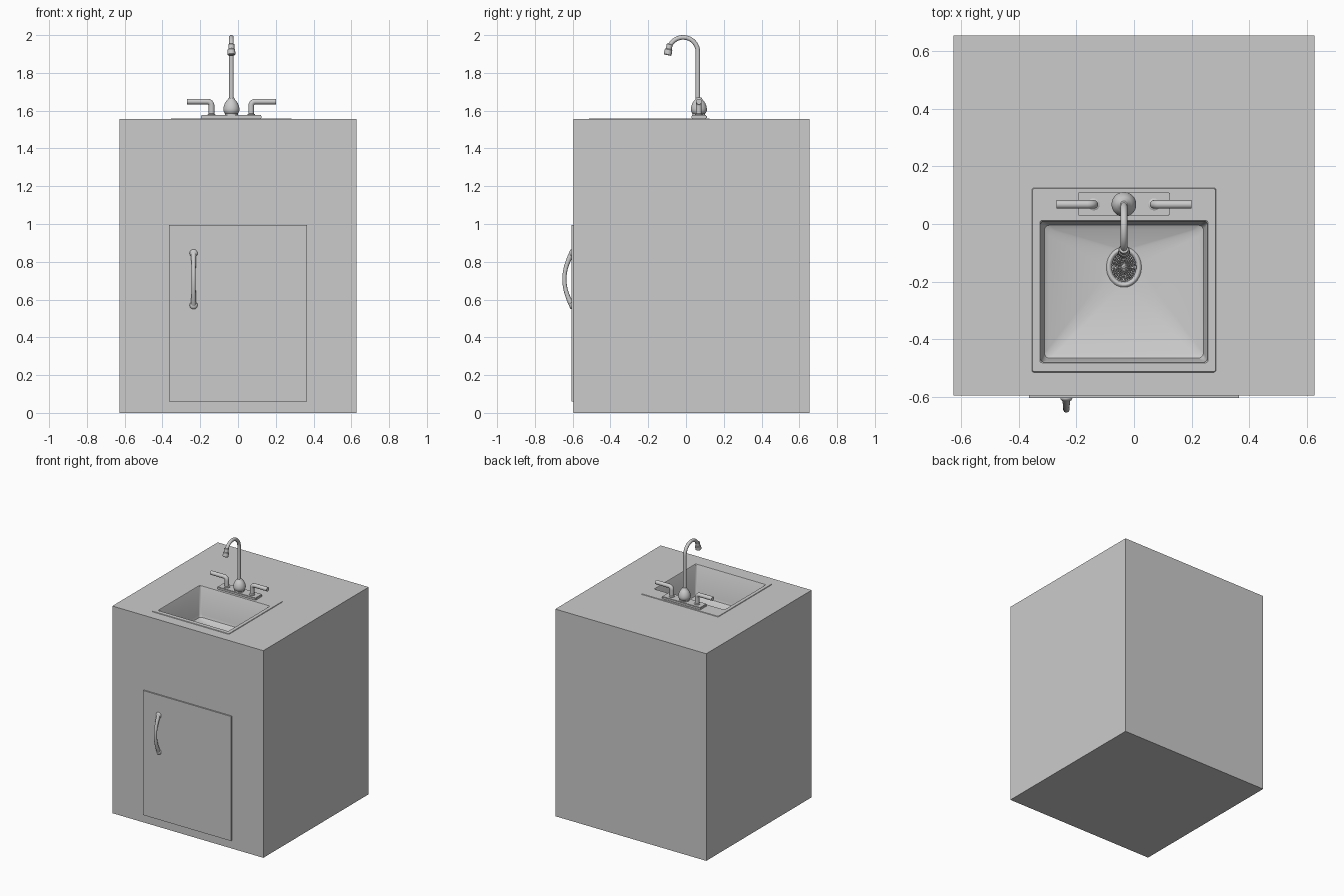
import bpy, bmesh
from math import sin, cos, pi, radians
from mathutils import Vector

if "Cube" in bpy.data.objects:
    bpy.data.objects.remove(bpy.data.objects["Cube"])

FX, FY, TOP = -0.035, 0.068, 1.555      # faucet centre and worktop height


def finish(name, bm, smooth=True):
    me = bpy.data.meshes.new(name)
    bm.to_mesh(me)
    bm.free()
    ob = bpy.data.objects.new(name, me)
    bpy.context.collection.objects.link(ob)
    if smooth:
        bpy.ops.object.select_all(action='DESELECT')
        ob.select_set(True)
        bpy.context.view_layer.objects.active = ob
        bpy.ops.object.shade_smooth_by_angle(angle=radians(35))
    return ob


def loft(name, rings, caps=True):
    """Skin a list of rings that share one point count."""
    bm = bmesh.new()
    vs = [[bm.verts.new(p) for p in r] for r in rings]
    n = len(vs[0])
    for a, b in zip(vs, vs[1:]):
        for i in range(n):
            j = (i + 1) % n
            bm.faces.new((a[i], a[j], b[j], b[i]))
    if caps:
        bm.faces.new(vs[0][::-1])
        bm.faces.new(vs[-1])
        bmesh.ops.recalc_face_normals(bm, faces=bm.faces)
    return finish(name, bm)


def tube(name, path, radii, axis, n=20):
    """Round tube along a planar path; axis is the normal of that plane."""
    path, axis, rings = [Vector(p) for p in path], Vector(axis), []
    for k, p in enumerate(path):
        t = (path[min(k + 1, len(path) - 1)] - path[max(k - 1, 0)]).normalized()
        side = axis.cross(t)
        r = radii[k] if isinstance(radii, list) else radii
        rings.append([p + r * (cos(2 * pi * i / n) * axis + sin(2 * pi * i / n) * side)
                      for i in range(n)])
    return loft(name, rings)


def ellipse(cx, cy, z, rx, ry, n=32):
    return [(cx + rx * cos(2 * pi * (i + .5) / n), cy + ry * sin(2 * pi * (i + .5) / n), z)
            for i in range(n)]


def round_rect(x0, x1, y0, y1, z, r):
    pts = []
    for k, (cx, cy) in enumerate([(x1 - r, y1 - r), (x0 + r, y1 - r),
                                  (x0 + r, y0 + r), (x1 - r, y0 + r)]):
        for j in range(8):
            a = (k + j / 7) * pi / 2
            pts.append((cx + r * cos(a), cy + r * sin(a), z))
    return pts


def box(name, x0, x1, y0, y1, z0, z1, bevel=0):
    bm = bmesh.new()
    bmesh.ops.create_cube(bm, size=1)
    for v in bm.verts:
        v.co = ((x0 + x1) / 2 + v.co.x * (x1 - x0), (y0 + y1) / 2 + v.co.y * (y1 - y0),
                (z0 + z1) / 2 + v.co.z * (z1 - z0))
    if bevel:
        bmesh.ops.bevel(bm, geom=bm.edges[:], offset=bevel, segments=2, affect='EDGES')
    return finish(name, bm, smooth=bevel > 0)


# Cabinet: box whose top has a rectangular opening for the basin
def rect(x0, x1, y0, y1, z):
    return [(x0, y0, z), (x1, y0, z), (x1, y1, z), (x0, y1, z)]


bm = bmesh.new()
rings = [[bm.verts.new(p) for p in r] for r in (
    rect(-.627, .627, -.595, .655, 0), rect(-.627, .627, -.595, .655, TOP),
    rect(-.335, .265, -.49, .02, TOP))]
bm.faces.new(rings[0][::-1])
for a, b in zip(rings, rings[1:]):
    for i in range(4):
        j = (i + 1) % 4
        bm.faces.new((a[i], a[j], b[j], b[i]))
finish("cabinet", bm, smooth=False)

# Door and its bowed pull handle
box("door", -.365, .365, -.605, -.594, .06, .995)
HX, Z0, Z1 = -.235, .57, .845
path, radii = [], []
for k in range(25):
    t = k / 24
    path.append((HX, -.603 - .041 * sin(pi * t) ** .85, Z0 + (Z1 - Z0) * t))
    radii.append(.011 + .004 * abs(2 * t - 1) ** 3)
tube("door_handle", path, radii, (1, 0, 0), 16)
for name, z in (("handle_foot_lower", Z0), ("handle_foot_upper", Z1)):
    bm = bmesh.new()
    bmesh.ops.create_uvsphere(bm, u_segments=20, v_segments=12, radius=.021)
    for v in bm.verts:
        v.co = (HX + v.co.x, -.605 + v.co.y * .6, z + v.co.z)
    finish(name, bm)

# Sink: thin rim, tapered basin, floor sloping to the drain
DX, DY, DZ = FX, -.15, TOP - .25
loft("sink_basin", [
    round_rect(-.355, .285, -.515, .125, TOP, .008),
    round_rect(-.353, .283, -.513, .123, TOP + .004, .008),
    round_rect(-.327, .257, -.482, .012, TOP + .004, .008),
    round_rect(-.324, .254, -.479, .009, TOP, .010),
    round_rect(-.317, .247, -.472, .002, DZ + .045, .015),
    round_rect(-.311, .241, -.466, -.004, DZ + .027, .018),
    round_rect(-.295, .225, -.450, -.020, DZ + .017, .022),
    ellipse(DX, DY, DZ, .052, .062)], caps=False)

# Drain: rounded flange, recessed plate and perforated strainer
flange = [ellipse(DX, DY, DZ + .002 + .006 * sin(pi * k / 8),
                  .061 - .017 * k / 8, .070 - .017 * k / 8) for k in range(9)]
flange.append(ellipse(DX, DY, DZ - .012, .042, .051))
loft("drain_flange", flange, caps=False)
loft("drain_plate", [ellipse(DX, DY, DZ - .016, .044, .053),
                     ellipse(DX, DY, DZ - .012, .044, .053)])
mesh = loft("drain_strainer", [ellipse(DX, DY, DZ - .004, .043 * k / 8, .052 * k / 8, 28)
                               for k in range(8, 0, -1)], caps=False)
wire = mesh.modifiers.new("mesh_wires", 'WIREFRAME')
wire.thickness = .0025
loft("strainer_knob", [ellipse(DX, DY, DZ + z, r, r, 16)
                       for r, z in ((.008, -.006), (.008, 0), (.004, .003))])

# Faucet deck plate and turned base
box("faucet_deck", FX - .16, FX + .16, .03, .11, TOP + .002, TOP + .021, .003)
profile = [(.034, 1.572), (.034, 1.585), (.037, 1.588), (.042, 1.598), (.043, 1.61),
           (.040, 1.625), (.034, 1.64), (.026, 1.652), (.019, 1.659), (.016, 1.666),
           (.012, 1.67)]
loft("faucet_base", [ellipse(FX, FY, z, r, r) for r, z in profile])

# Gooseneck spout with a flared nozzle
R, YC, ZC = .078, FY - .005 - .078, 1.91
path = [(FX, YC + R, 1.62), (FX, YC + R, 1.80)]
END = radians(168)
for k in range(29):
    a = END * k / 28
    path.append((FX, YC + R * cos(a), ZC + R * sin(a)))
tube("spout", path, .012, (1, 0, 0))
tip, along = Vector(path[-1]), Vector((0, -sin(END), cos(END)))
steps = [(-.022, .012), (-.020, .016), (.004, .016), (.008, .020),
         (.034, .021), (.038, .018)]
tube("spout_nozzle", [tip + along * (d - .005) for d, r in steps],
     [r for d, r in steps], (1, 0, 0))

# Two mirrored lever taps: upright post bending outwards
for name, s in (("tap_left", -1), ("tap_right", 1)):
    bend = .022
    path = [(FX + s * .105, FY, TOP + .015)]
    for k in range(9):
        a = pi / 2 * k / 8
        path.append((FX + s * (.105 + bend * (1 - cos(a))), FY,
                     1.648 - bend + bend * sin(a)))
    path.append((FX + s * .235, FY, 1.648))
    tube(name, path, .015, (0, 1, 0))
    loft(name + "_collar", [ellipse(FX + s * .105, FY, z, r, r, 24)
                            for r, z in ((.021, 1.574), (.021, 1.58), (.015, 1.584))])
